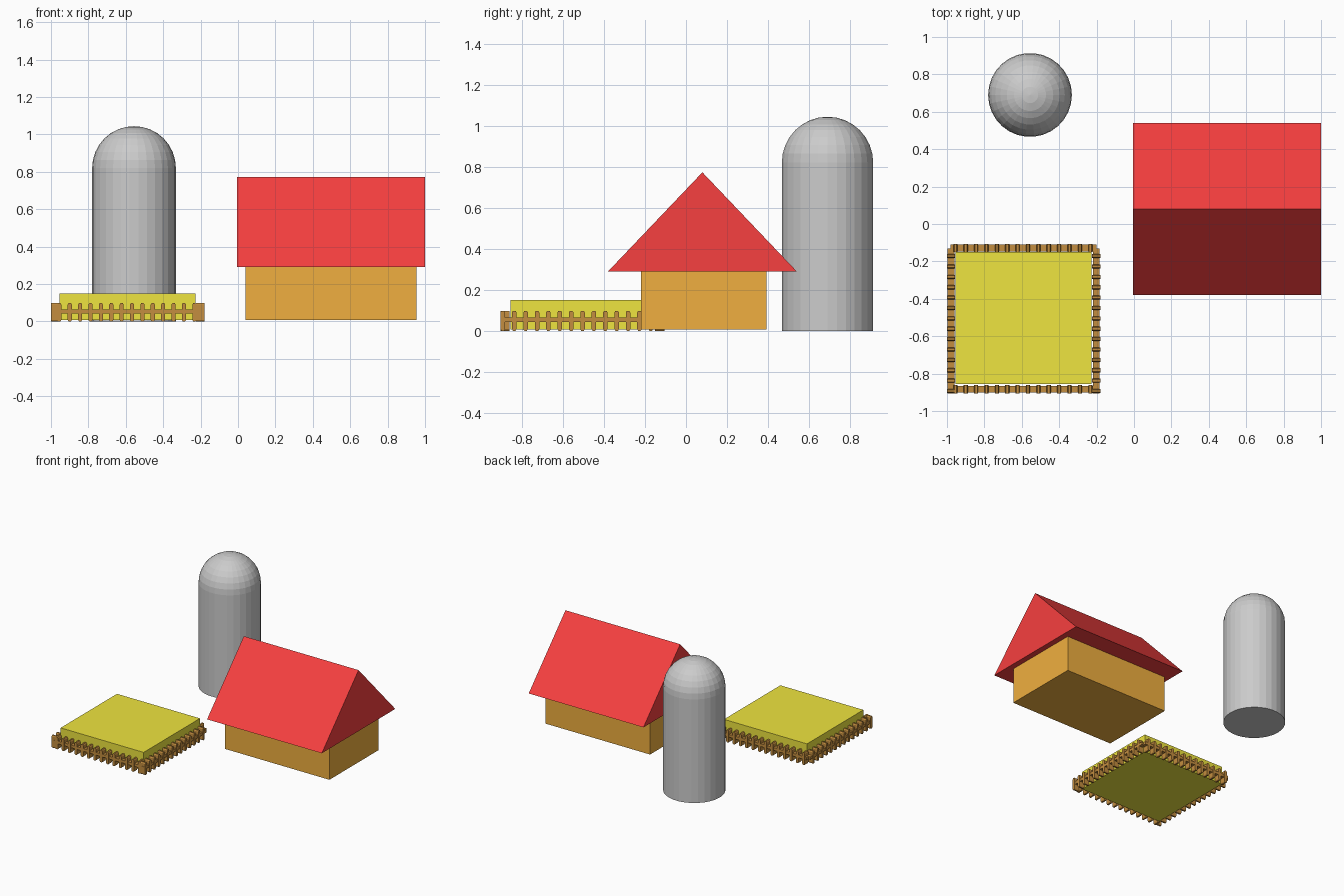
import bpy, bmesh, math
from mathutils import Matrix

if "Cube" in bpy.data.objects:
    bpy.data.objects.remove(bpy.data.objects["Cube"])


def material(name, rgb):
    m = bpy.data.materials.new(name)
    m.diffuse_color = (*rgb, 1)
    m.use_nodes = True
    m.node_tree.nodes["Principled BSDF"].inputs["Base Color"].default_value = m.diffuse_color
    return m


RED = material("red", (0.93, 0.05, 0.05))
ORANGE = material("orange", (0.87, 0.43, 0.05))
YELLOW = material("yellow", (0.86, 0.78, 0.05))
BROWN = material("brown", (0.55, 0.27, 0.05))


def finish(name, bm, mat=None):
    bmesh.ops.recalc_face_normals(bm, faces=bm.faces)
    mesh = bpy.data.meshes.new(name)
    bm.to_mesh(mesh)
    bm.free()
    ob = bpy.data.objects.new(name, mesh)
    bpy.context.collection.objects.link(ob)
    if mat:
        mesh.materials.append(mat)
    return ob


def add_box(bm, lo, hi):
    size = [b - a for a, b in zip(lo, hi)]
    mid = [(a + b) / 2 for a, b in zip(lo, hi)]
    bmesh.ops.create_cube(bm, size=1, matrix=Matrix.Translation(mid) @ Matrix.Diagonal((*size, 1)))


def box(name, lo, hi, mat):
    bm = bmesh.new()
    add_box(bm, lo, hi)
    return finish(name, bm, mat)


def add_prism(bm, profile, axis_from, axis_to, place):
    """Extrude a 2D profile (a, z) along a second horizontal axis."""
    face = bm.faces.new([bm.verts.new(place(a, axis_from, z)) for a, z in profile])
    new = bmesh.ops.extrude_face_region(bm, geom=[face])["geom"]
    shift = place(0, axis_to - axis_from, 0)
    bmesh.ops.translate(bm, vec=shift, verts=[v for v in new if isinstance(v, bmesh.types.BMVert)])


# Barn walls and gable roof
box("barn_walls", (0.04, -0.22, 0.007), (0.955, 0.393, 0.29), ORANGE)
bm = bmesh.new()
add_prism(bm, [(-0.38, 0.29), (0.54, 0.29), (0.08, 0.773)], -0.005, 1.0, lambda a, d, z: (d, a, z))
finish("barn_roof", bm, RED)

# Silo: straight tube closed by a half-sphere dome, spun from a profile
R, H = 0.224, 0.82
outline = [(0, 0), (R, 0), (R, H)]
outline += [(R * math.cos(t), H + R * math.sin(t)) for t in [math.pi / 2 * i / 8 for i in range(1, 8)]]
outline.append((0, H + R))
bm = bmesh.new()
verts = [bm.verts.new((r, 0, z)) for r, z in outline]
edges = [bm.edges.new(p) for p in zip(verts, verts[1:])]
bmesh.ops.spin(bm, geom=verts + edges, cent=(0, 0, 0), axis=(0, 0, 1), angle=math.tau, steps=30)
bmesh.ops.remove_doubles(bm, verts=bm.verts, dist=1e-4)
silo = finish("silo", bm)
silo.location = (-0.556, 0.69, 0)

# Crop field
box("crop_field", (-0.955, -0.855, 0.007), (-0.228, -0.15, 0.15), YELLOW)

# Picket fences: one rail with rounded-end pickets
PICKET = [(-0.011, 0.008), (-0.006, 0), (0.006, 0), (0.011, 0.008),
          (0.011, 0.09), (0.006, 0.098), (-0.006, 0.098), (-0.011, 0.09)]


def fence(name, start, end, first, depth, along_x):
    place = (lambda a, d, z: (a, d, z)) if along_x else (lambda a, d, z: (d, a, z))
    bm = bmesh.new()
    add_box(bm, place(start, depth - 0.018, 0.043), place(end, depth + 0.018, 0.065))
    for i in range(14):
        c = first + i * 0.0555
        add_prism(bm, [(c + a, z) for a, z in PICKET], depth - 0.022, depth + 0.022, place)
    finish(name, bm, BROWN)


fence("front_fence", -0.98, -0.2, -0.955, -0.883, True)
fence("back_fence", -0.98, -0.2, -0.955, -0.128, True)
fence("left_fence", -0.905, -0.13, -0.893, -0.978, False)
fence("right_fence", -0.905, -0.13, -0.893, -0.202, False)
